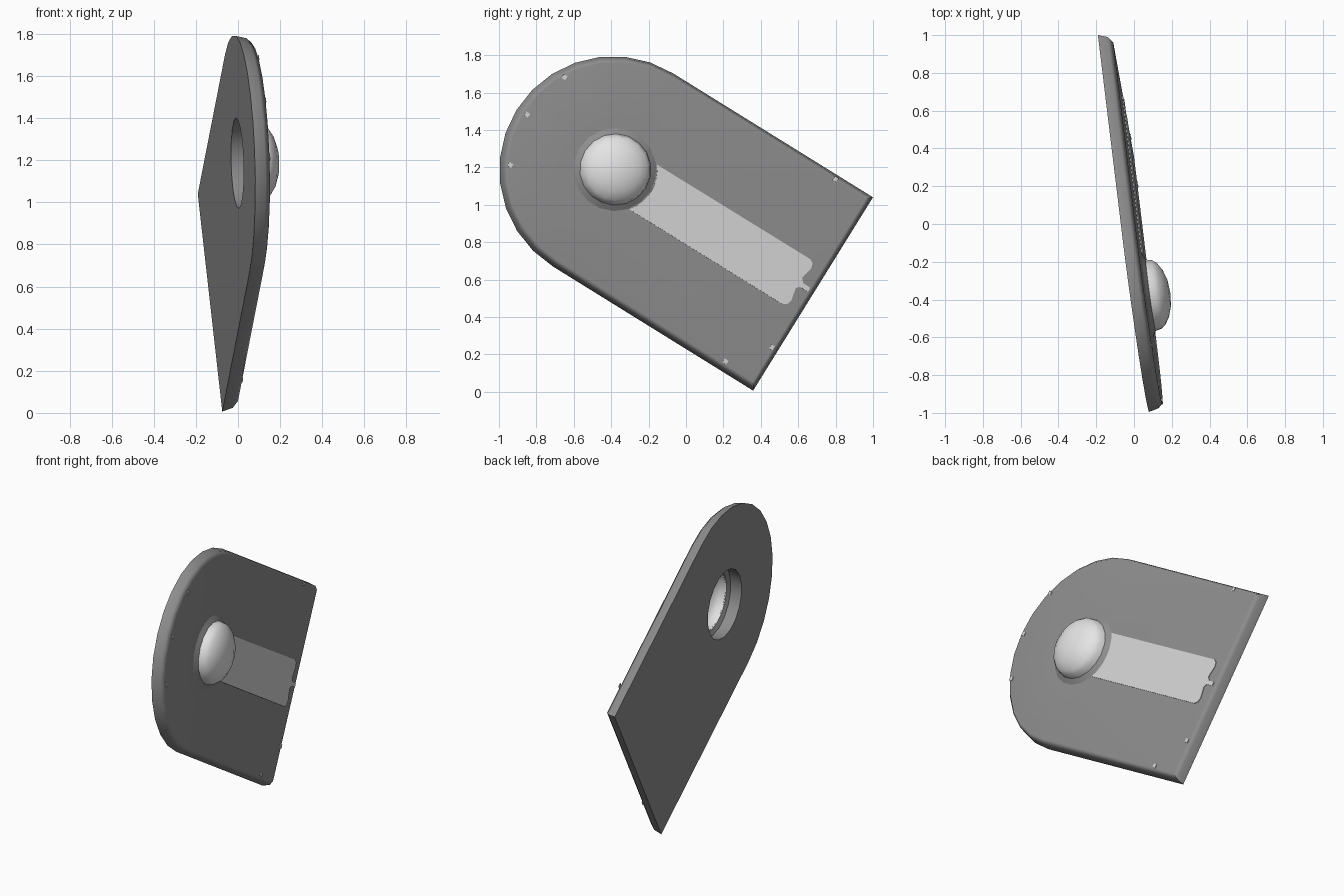
import bpy, bmesh, math
from mathutils import Vector, Matrix

if "Cube" in bpy.data.objects:
    bpy.data.objects.remove(bpy.data.objects["Cube"])

# Tilted local frame: s along the plate, t across it, h out of the front face
CY, CZ = -0.39, 1.186
UY, UZ = 0.85, -0.527
def lean(y, z):
    return -0.138 * y - 0.027 * z
S = Vector((lean(UY, UZ), UY, UZ))
T = Vector((lean(-UZ, UY), -UZ, UY))
N = Vector((1, 0.138, 0.027)).normalized()
O = Vector((-0.025 + lean(CY, CZ), CY, CZ))
FRAME = Matrix((S, T, N)).transposed().to_4x4()
FRAME.translation = O

R, LENGTH, THICK = 0.608, 1.258, 0.075

def material(name, v):
    m = bpy.data.materials.new(name)
    m.diffuse_color = (v, v, v, 1)
    m.use_nodes = True
    m.node_tree.nodes["Principled BSDF"].inputs["Base Color"].default_value = m.diffuse_color
    return m

grey = material("mid_grey", 0.27)
pale = material("pale_grey", 0.66)
white = material("off_white", 0.78)

def finish(bm, name, mat, angle):
    bmesh.ops.recalc_face_normals(bm, faces=bm.faces)
    bm.transform(FRAME)
    me = bpy.data.meshes.new(name)
    bm.to_mesh(me)
    bm.free()
    ob = bpy.data.objects.new(name, me)
    bpy.context.collection.objects.link(ob)
    me.materials.append(mat)
    bpy.ops.object.select_all(action='DESELECT')
    ob.select_set(True)
    bpy.context.view_layer.objects.active = ob
    bpy.ops.object.shade_smooth_by_angle(angle=math.radians(angle))
    return ob

def loop(bm, pts, h):
    return [bm.verts.new((p[0], p[1], h)) for p in pts]

def walls(bm, a, b):
    n = len(a)
    for i in range(n):
        j = (i + 1) % n
        bm.faces.new((a[i], a[j], b[j], b[i]))

def edges(bm, ring):
    return [bm.edges.get((ring[i], ring[i - 1])) for i in range(len(ring))]

def circle(r, n=18):
    return [(r * math.cos(2 * math.pi * i / n), r * math.sin(2 * math.pi * i / n)) for i in range(n)]

def outline(d):
    r = R - d
    arc = [math.pi / 2 + math.pi * i / 14 for i in range(15)]
    return [(r * math.cos(a), r * math.sin(a)) for a in arc] + [(LENGTH - d, -r), (LENGTH - d, r)]

# Plate: rounded end, softened front edge, round hole with a raised collar
bm = bmesh.new()
outer = [loop(bm, outline(d), h) for d, h in ((0, 0), (0.012, 0.05), (0.035, THICK))]
inner = [loop(bm, circle(r), h) for r, h in ((0.215, 0), (0.222, THICK), (0.19, THICK + 0.018))]
for rings in (outer, inner):
    for a, b in zip(rings, rings[1:]):
        walls(bm, a, b)
for a, b in ((outer[0], inner[0]), (outer[2], inner[1])):
    bmesh.ops.triangle_fill(bm, use_beauty=True, use_dissolve=False,
                            edges=edges(bm, a) + edges(bm, b), normal=(0, 0, 1))
plate = finish(bm, "plate", grey, 60)
mod = plate.modifiers.new("weighted", 'WEIGHTED_NORMAL')
mod.keep_sharp = True

# Dome set in the collar
bm = bmesh.new()
profile = ((0.192, 0.012), (0.183, 0.05), (0.165, 0.073), (0.125, 0.098), (0.07, 0.116))
rings = [loop(bm, circle(r), THICK + h) for r, h in profile]
for a, b in zip(rings, rings[1:]):
    walls(bm, a, b)
tip = bm.verts.new((0, 0, THICK + 0.122))
for i in range(len(rings[-1])):
    bm.faces.new((rings[-1][i - 1], rings[-1][i], tip))
finish(bm, "dome", white, 60)

def thin_plate(bm, pts, h=0.004):
    low, high = loop(bm, pts, THICK), loop(bm, pts, THICK + h)
    walls(bm, low, high)
    bm.faces.new(high)

# Pale stripe from the dome to the straight end, with a small nub
bm = bmesh.new()
near = [(0.226 * math.cos(a), 0.226 * math.sin(a)) for a in (0.67 - 1.34 * i / 8 for i in range(9))]
far = [(1.14, -0.14), (1.162, -0.125), (1.17, -0.10), (1.155, -0.03), (1.17, -0.012), (1.22, -0.012),
       (1.22, 0.012), (1.175, 0.014), (1.155, 0.035), (1.17, 0.10), (1.162, 0.13), (1.14, 0.143)]
thin_plate(bm, near + far)
finish(bm, "stripe", pale, 30)

# Small pale marks near the rim
bm = bmesh.new()
for y, z in ((-0.65, 1.68), (-0.85, 1.48), (-0.94, 1.21), (0.8, 1.135), (0.21, 0.16), (0.46, 0.235)):
    dy, dz = y - 0.01 - CY, z - CZ
    s, t = dy * UY + dz * UZ, -dy * UZ + dz * UY
    thin_plate(bm, [(s + a * 0.012, t + b * 0.012) for a, b in ((-1, -1), (1, -1), (1, 1), (-1, 1))])
finish(bm, "rim_marks", pale, 30)
